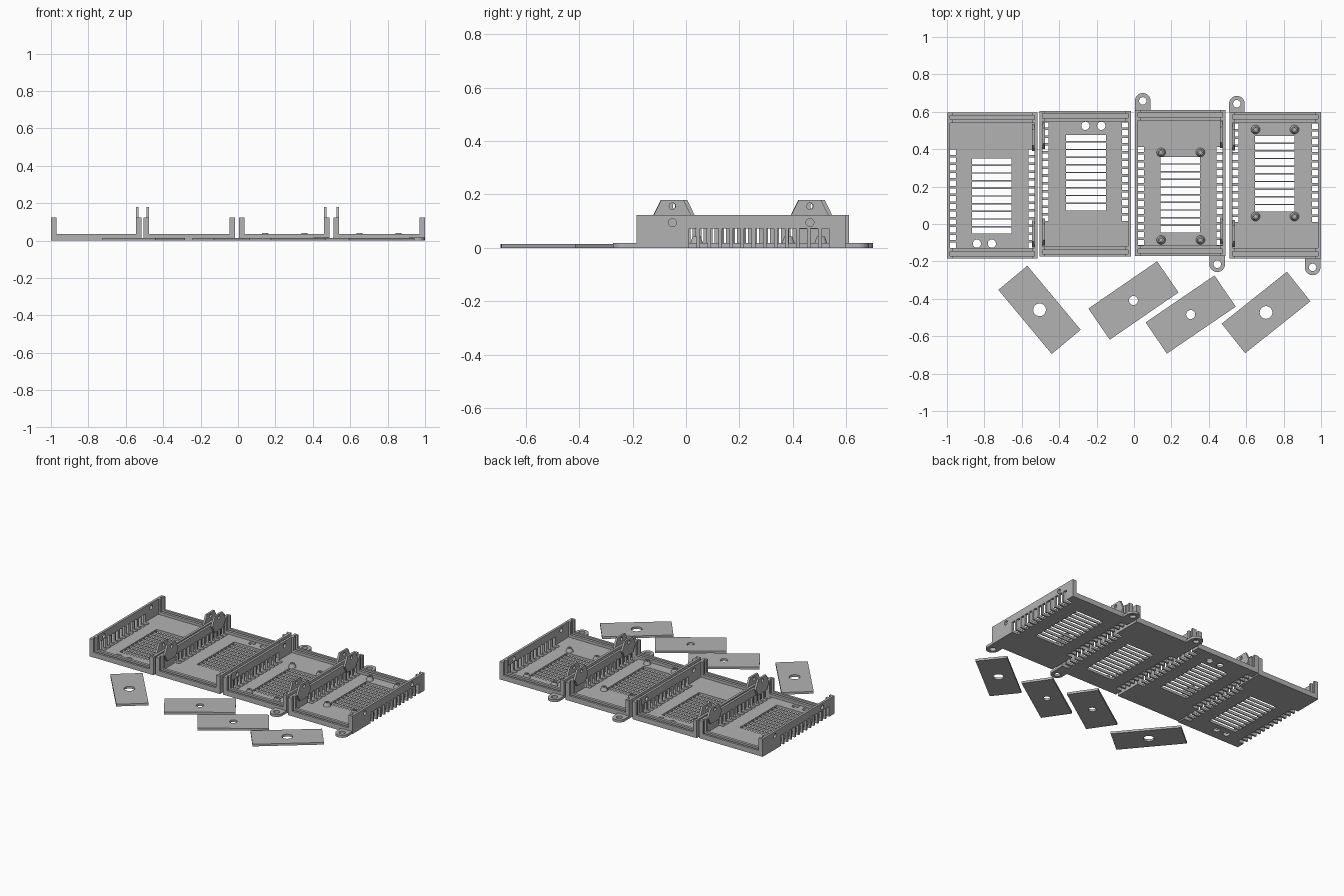
import bpy, bmesh, math
from mathutils import Matrix, Vector

if "Cube" in bpy.data.objects:
    bpy.data.objects.remove(bpy.data.objects["Cube"])

grey = bpy.data.materials.new("plain grey")
grey.diffuse_color = (0.45, 0.45, 0.45, 1)
grey.use_nodes = True
grey.node_tree.nodes["Principled BSDF"].inputs["Base Color"].default_value = grey.diffuse_color

FLOOR, WALL, HEIGHT = 0.017, 0.016, 0.123   # floor and wall thickness, wall height
RAIL = 0.03                                 # depth of the rails from the outer side


def finish(name, bm, smooth=False):
    bmesh.ops.recalc_face_normals(bm, faces=bm.faces)
    me = bpy.data.meshes.new(name)
    bm.to_mesh(me)
    bm.free()
    ob = bpy.data.objects.new(name, me)
    bpy.context.collection.objects.link(ob)
    me.materials.append(grey)
    if smooth:
        bpy.ops.object.select_all(action='DESELECT')
        ob.select_set(True)
        bpy.context.view_layer.objects.active = ob
        bpy.ops.object.shade_smooth_by_angle()
    return ob


def box(bm, x0, x1, y0, y1, z0, z1):
    m = Matrix.Translation(((x0 + x1) / 2, (y0 + y1) / 2, (z0 + z1) / 2))
    m = m @ Matrix.Diagonal((x1 - x0, y1 - y0, z1 - z0, 1))
    bmesh.ops.create_cube(bm, size=1, matrix=m)


def cyl(bm, loc, r, depth, axis='Z', r2=None):
    m = Matrix.Translation(loc)
    if axis == 'X':
        m = m @ Matrix.Rotation(math.pi / 2, 4, 'Y')
    bmesh.ops.create_cone(bm, cap_ends=True, segments=24, radius1=r,
                          radius2=r if r2 is None else r2, depth=depth, matrix=m)


def prism(bm, points, direction):
    """Extrude a closed outline of 3D points."""
    face = bm.faces.new([bm.verts.new(p) for p in points])
    new = bmesh.ops.extrude_face_region(bm, geom=[face])['geom']
    bmesh.ops.translate(bm, vec=Vector(direction),
                        verts=[v for v in new if isinstance(v, bmesh.types.BMVert)])


def u_shape(bm, x0, x1, y0, y1, side, z0, z1, top):
    """U section along y: side is wall thickness, z0..z1 the base."""
    pts = [(x0, z0), (x1, z0), (x1, top), (x1 - side, top),
           (x1 - side, z1), (x0 + side, z1), (x0 + side, top), (x0, top)]
    prism(bm, [(x, y0, z) for x, z in pts], (0, y1 - y0, 0))


def cut(ob, cutter_bm):
    """Subtract the cutter mesh and bake the result."""
    cutter = finish("cutter", cutter_bm)
    cutter.hide_render = True
    mod = ob.modifiers.new("cut", 'BOOLEAN')
    mod.operation, mod.solver, mod.object = 'DIFFERENCE', 'EXACT', cutter
    dg = bpy.context.evaluated_depsgraph_get()
    me = bpy.data.meshes.new_from_object(ob.evaluated_get(dg))
    ob.modifiers.clear()
    ob.data = me
    bpy.data.objects.remove(cutter)


def tray(name, x0, x1, y0, y1, tab_side, slot_shift, vent, holes=(), posts=(), ears=()):
    yc = (y0 + y1) / 2
    tab_ys = (yc - 0.2575, yc + 0.2575)

    # Floor with thin side walls
    bm = bmesh.new()
    u_shape(bm, x0, x1, y0, y1, WALL, 0, FLOOR, HEIGHT)
    body = finish(name + "_body", bm)

    # Side slots, central vent, cable holes and screw holes
    c = bmesh.new()
    for i in range(13):
        y = yc + slot_shift + (i - 6) * 0.0415
        for a, b in ((x0 - 0.01, x0 + 0.048), (x1 - 0.048, x1 + 0.01)):
            box(c, a, b, y - 0.014, y + 0.014, -0.01, 0.072)
    vx, vy = vent
    for i in range(10):
        y = vy + (i - 4.5) * 0.041
        box(c, vx - 0.106, vx + 0.106, y - 0.017, y + 0.017, -0.01, 0.05)
    for hx, hy in holes:
        cyl(c, (hx, hy, 0.01), 0.022, 0.1)
    for y in tab_ys:
        cyl(c, (x0 if tab_side > 0 else x1, y, 0.094), 0.015, 0.1, 'X')
    cut(body, c)

    # Paired rails at both ends that hold the end panels
    bm = bmesh.new()
    for a, b in ((0, 0.015), (0.037, 0.056)):
        for p, q in ((y0 + a, y0 + b), (y1 - b, y1 - a)):
            u_shape(bm, x0 + WALL, x1 - WALL, p, q, RAIL - WALL, FLOOR, 0.035, HEIGHT)
    finish(name + "_end_rails", bm)

    # Screw tabs rising above one wall
    bm, c = bmesh.new(), bmesh.new()
    xt = x1 - RAIL if tab_side > 0 else x0 + WALL
    for y in tab_ys:
        pts = [(-0.045, 0.07), (0.045, 0.07), (0.072, 0.118),
               (0.042, 0.179), (-0.042, 0.179), (-0.072, 0.118)]
        prism(bm, [(xt, y + p, z) for p, z in pts], (RAIL - WALL, 0, 0))
        cyl(c, (xt, y, 0.156), 0.012, 0.1, 'X')
    cut(finish(name + "_screw_tabs", bm), c)

    # Board standoffs with pilot holes
    if posts:
        bm, c = bmesh.new(), bmesh.new()
        for px, py in posts:
            cyl(bm, (px, py, FLOOR + 0.0125), 0.024, 0.025, r2=0.015)
            cyl(c, (px, py, 0.045), 0.008, 0.04)
        cut(finish(name + "_standoffs", bm, True), c)

    # Rounded mounting ears
    for ex, ey, edge in ears:
        s = 1 if ey > edge else -1
        arc = [(ex + 0.042 * math.cos(t), ey + s * 0.042 * math.sin(t), 0)
               for t in (math.pi * k / 16 for k in range(17))]
        bm, c = bmesh.new(), bmesh.new()
        prism(bm, arc + [(ex - 0.042, edge, 0), (ex + 0.042, edge, 0)], (0, 0, FLOOR))
        cyl(c, (ex, ey, 0.01), 0.02, 0.1)
        cut(finish(name + "_mounting_ear", bm), c)


tray("first_lid", -1.0, -0.515, -0.185, 0.595, 1, -0.07, (-0.76, 0.15),
     holes=[(-0.84, -0.105), (-0.76, -0.105)])
tray("second_lid", -0.505, -0.015, -0.175, 0.605, -1, 0.065, (-0.257, 0.275),
     holes=[(-0.26, 0.525), (-0.175, 0.525)])
tray("first_base", 0.005, 0.49, -0.17, 0.61, 1, -0.07, (0.247, 0.157),
     posts=[(x, y) for x in (0.145, 0.355) for y in (-0.085, 0.383)],
     ears=[(0.047, 0.658, 0.61), (0.445, -0.215, -0.17)])
tray("second_base", 0.51, 1.0, -0.185, 0.598, -1, 0.067, (0.752, 0.268),
     posts=[(x, y) for x in (0.65, 0.858) for y in (0.04, 0.505)],
     ears=[(0.55, 0.643, 0.598), (0.955, -0.232, -0.185)])

# Loose end panels, each with a cable hole
for x, y, angle, r in ((-0.505, -0.459, -50.2, 0.034), (-0.003, -0.409, 34.5, 0.024),
                       (0.303, -0.484, 34.3, 0.024), (0.706, -0.473, 38.5, 0.034)):
    bm, c = bmesh.new(), bmesh.new()
    box(bm, -0.223, 0.223, -0.101, 0.101, 0, 0.015)
    bmesh.ops.transform(bm, verts=bm.verts, matrix=Matrix.Translation((x, y, 0))
                        @ Matrix.Rotation(math.radians(angle), 4, 'Z'))
    cyl(c, (x, y, 0.01), r, 0.1)
    cut(finish("end_panel", bm), c)
